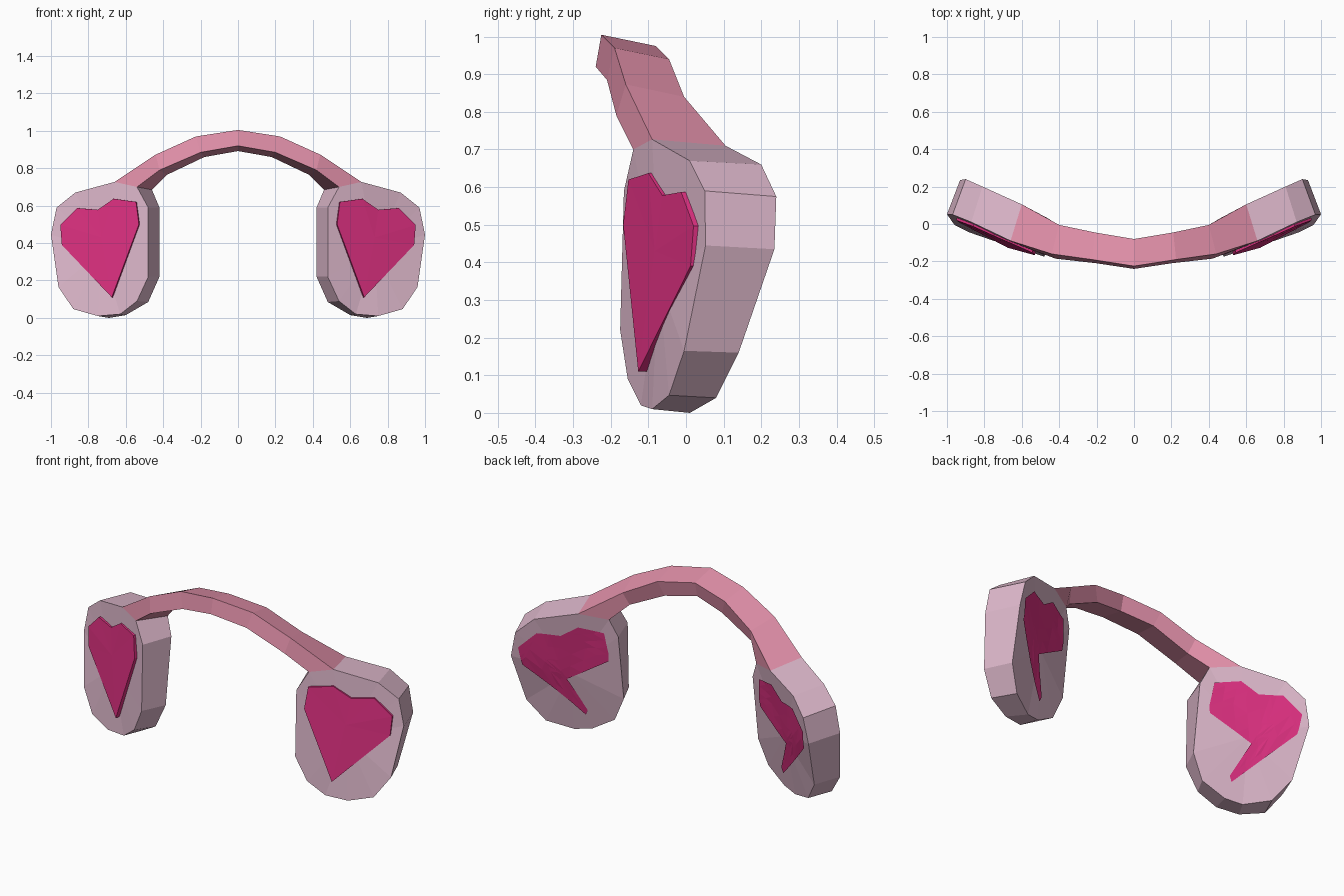
import bpy, bmesh
from mathutils import Vector
from mathutils.bvhtree import BVHTree

if "Cube" in bpy.data.objects:
    bpy.data.objects.remove(bpy.data.objects["Cube"])


def material(name, r, g, b):
    m = bpy.data.materials.new(name)
    m.diffuse_color = (r, g, b, 1)
    m.use_nodes = True
    m.node_tree.nodes["Principled BSDF"].inputs["Base Color"].default_value = m.diffuse_color
    return m


PALE = material("pale_pink", 0.73, 0.48, 0.60)
ROSE = material("rose_pink", 0.76, 0.28, 0.40)
HOT = material("hot_pink", 0.73, 0.03, 0.22)


def finish(bm, name, mat, mirror=True):
    me = bpy.data.meshes.new(name)
    bm.to_mesh(me)
    bm.free()
    me.materials.append(mat)
    ob = bpy.data.objects.new(name, me)
    bpy.context.collection.objects.link(ob)
    if mirror:
        mod = ob.modifiers.new("mirror", 'MIRROR')
        mod.use_mirror_merge = False
    return ob


def loft(rings, centres=None):
    """Join rings of points; cap the ends with a fan to a centre, or one face."""
    bm = bmesh.new()
    vs = [[bm.verts.new(p) for p in r] for r in rings]
    n = len(rings[0])
    for a, b in zip(vs, vs[1:]):
        for i in range(n):
            j = (i + 1) % n
            bm.faces.new((a[i], a[j], b[j], b[i]))
    for k, ring in enumerate((vs[0], vs[-1])):
        if centres:
            c = bm.verts.new(centres[k])
            for i in range(n):
                bm.faces.new((ring[i], ring[(i + 1) % n], c))
        else:
            bm.faces.new(ring)
    bmesh.ops.recalc_face_normals(bm, faces=bm.faces[:])
    return bm


def mean(pts):
    return sum((Vector(p) for p in pts), Vector()) / len(pts)


# Ear cups: slanted twelve-sided pads, front and back outlines
front = [(.66, -.09, .727), (.87, .01, .67), (.97, .05, .59), (1.0, .052, .445),
         (.96, -.005, .165), (.88, -.045, .047), (.75, -.09, .01), (.63, -.12, .02),
         (.54, -.155, .09), (.48, -.175, .22), (.48, -.165, .59), (.54, -.14, .70)]
back = [(.60, .105, .71), (.81, .20, .66), (.90, .24, .575), (.93, .235, .435),
        (.90, .14, .16), (.82, .08, .04), (.69, .01, 0), (.60, -.02, .015),
        (.48, -.05, .085), (.42, -.045, .22), (.42, .005, .59), (.46, .03, .685)]
cup = loft([front, back], [mean(front), mean(back)])
surface = BVHTree.FromBMesh(cup)
finish(cup, "ear_cups", PALE)

# Hearts: raised on the front of each cup
heart = [(.53, -.167, .50), (.545, -.153, .62), (.665, -.1, .637), (.75, -.063, .578),
         (.86, -.013, .587), (.95, .02, .497), (.942, .012, .39), (.675, -.127, .11)]
inner = [(x - .015, y + .06, z) for x, y, z in heart]
finish(loft([heart, inner], [(.73, -.083, .43), (.715, -.02, .43)]),
       "front_hearts", HOT)

# Heart parts showing on the back of each cup: lobes and one lower edge strip
outline = [(.47, .48), (.485, .605), (.605, .63), (.69, .572), (.80, .58),
           (.89, .49), (.88, .385), (.617, .10), (.605, .13), (.742, .277), (.475, .44)]
bm = bmesh.new()
bm.faces.new([bm.verts.new((x, 0, z)) for x, z in outline])
bmesh.ops.triangulate(bm, faces=bm.faces[:])
bmesh.ops.subdivide_edges(bm, edges=bm.edges[:], cuts=3, use_grid_fill=True)
bm.normal_update()
for f in bm.faces:
    if f.normal.y < 0:
        f.normal_flip()
for v in bm.verts:
    hit = surface.ray_cast(Vector((v.co.x, 2, v.co.z)), Vector((0, -1, 0)))[0]
    if hit:
        v.co.y = hit.y + .007
finish(bm, "back_hearts", HOT)

# Headband: four-cornered section swept over the top
half = [[(0, -.225, 1.005), (0, -.08, .975), (0, -.10, .892), (0, -.24, .92)],
        [(.225, -.19, .97), (.21, -.045, .94), (.18, -.065, .86), (.20, -.21, .885)],
        [(.44, -.16, .873), (.40, -.005, .84), (.38, -.04, .765), (.42, -.185, .79)],
        [front[0], back[0], back[11], front[11]]]
flip = [[(-x, y, z) for x, y, z in ring] for ring in half[:0:-1]]
finish(loft(flip + half), "headband", ROSE, mirror=False)
